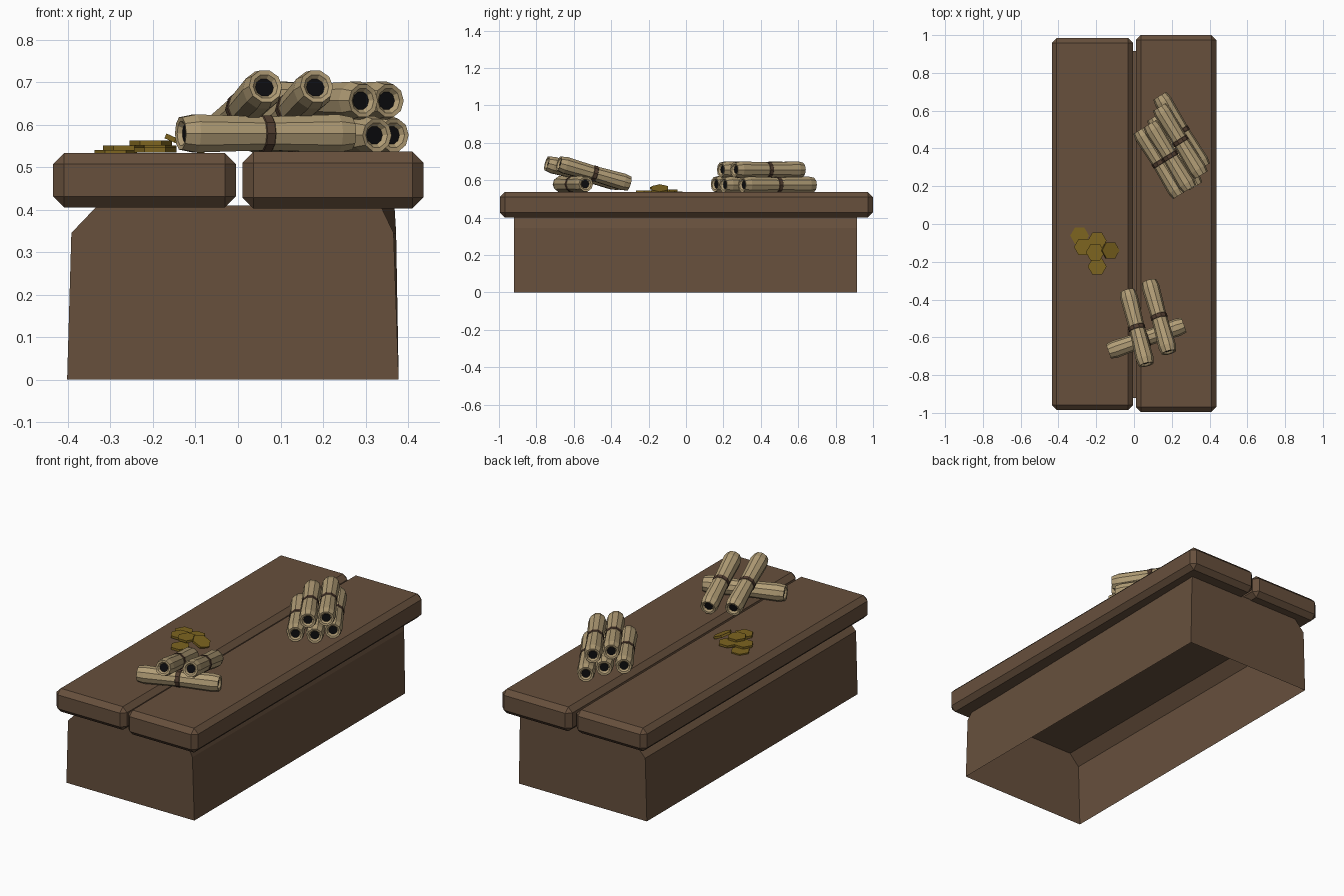
import bpy, bmesh, math
from mathutils import Vector, Matrix

if "Cube" in bpy.data.objects:
    bpy.data.objects.remove(bpy.data.objects["Cube"])


def material(name, rgb):
    m = bpy.data.materials.new(name)
    m.diffuse_color = (*rgb, 1)
    m.use_nodes = True
    m.node_tree.nodes["Principled BSDF"].inputs["Base Color"].default_value = m.diffuse_color
    return m


WOOD = material("brown wood", (0.135, 0.080, 0.046))
PAPER = material("tan parchment", (0.440, 0.335, 0.180))
BAND = material("dark leather", (0.085, 0.048, 0.030))
HOLE = material("black hollow", (0.004, 0.004, 0.005))
GOLD = material("dull gold", (0.205, 0.128, 0.014))


def finish(bm, name, mats, matrix=None):
    mesh = bpy.data.meshes.new(name)
    bmesh.ops.recalc_face_normals(bm, faces=bm.faces)
    bm.to_mesh(mesh)
    bm.free()
    ob = bpy.data.objects.new(name, mesh)
    for m in mats:
        mesh.materials.append(m)
    if matrix is not None:
        ob.matrix_world = matrix
    bpy.context.collection.objects.link(ob)
    return ob


# Table body: hollow box, open underneath, chamfered along its left top edge
bm = bmesh.new()
front = [(-0.402, 0), (-0.392, 0.345), (-0.33, 0.41), (0.335, 0.41), (0.366, 0.345), (0.378, 0)]
back = [(-0.402, 0), (-0.392, 0.345), (-0.33, 0.41), (0.368, 0.41), (0.372, 0.345), (0.378, 0)]
fv = [bm.verts.new((x, -0.92, z)) for x, z in front]
bv = [bm.verts.new((x, 0.915, z)) for x, z in back]
bm.faces.new(fv)
bm.faces.new(bv)
for i in range(5):
    bm.faces.new((fv[i], fv[i + 1], bv[i + 1], bv[i]))
finish(bm, "table_body", [WOOD])


# Two bevelled top planks
def plank(name, x0, x1, y0, y1, z0, z1):
    bm = bmesh.new()
    bmesh.ops.create_cube(bm, size=1)
    for v in bm.verts:
        v.co = Vector((x0 if v.co.x < 0 else x1, y0 if v.co.y < 0 else y1, z0 if v.co.z < 0 else z1))
    bmesh.ops.bevel(bm, geom=bm.edges[:], offset=0.026, segments=1, affect='EDGES')
    finish(bm, name, [WOOD])


plank("left_plank", -0.435, -0.005, -0.985, 0.985, 0.405, 0.533)
plank("right_plank", 0.010, 0.436, -0.995, 1.0, 0.402, 0.536)


# Rolled scroll: one lathed skin with a rolled end at both sides and a band
def scroll(name, a, b, sides=10):
    a, b = Vector(a), Vector(b)
    length = (b - a).length
    h = length / 2
    profile = [(-h + 0.012, 0.022), (-h + 0.002, 0.030), (-h, 0.040), (-h + 0.035, 0.047),
               (-0.012, 0.042), (-0.010, 0.0445), (0.010, 0.0445), (0.012, 0.042),
               (h - 0.035, 0.047), (h, 0.040), (h - 0.002, 0.030), (h - 0.012, 0.022)]
    bm = bmesh.new()
    rings = []
    for z, r in profile:
        rings.append([bm.verts.new((r * math.cos(k * math.tau / sides),
                                    r * math.sin(k * math.tau / sides), z)) for k in range(sides)])
    for i, (lo, hi) in enumerate(zip(rings, rings[1:])):
        for k in range(sides):
            n = (k + 1) % sides
            f = bm.faces.new((lo[k], lo[n], hi[n], hi[k]))
            f.material_index = 1 if 4 <= i <= 6 else 0
    for ring in (rings[0], rings[-1]):
        bm.faces.new(ring).material_index = 2
    turn = (b - a).to_track_quat('Z', 'Y').to_matrix().to_4x4()
    finish(bm, name, [PAPER, BAND, HOLE], Matrix.Translation((a + b) / 2) @ turn)


# Stacked scrolls at the back: (offset across, front end, back end, height)
along, across = Vector((0.52, -0.85, 0)), Vector((0.85, 0.52, 0))
stack = [(0.287, -0.005, -0.41, 0.578), (0.385, 0.0, -0.43, 0.575), (0.472, -0.065, -0.51, 0.575),
         (0.350, -0.005, -0.41, 0.656), (0.440, -0.035, -0.46, 0.656)]
for i, (p, d0, d1, z) in enumerate(stack):
    base = across * p + Vector((0, 0, z))
    scroll(f"stacked_scroll_{i + 1}", base + along * d0, base + along * d1)

# Front pile: one crosswise scroll with two leaning on it
scroll("cross_scroll", (-0.135, -0.675, 0.579), (0.265, -0.535, 0.579))
scroll("leaning_scroll_left", (0.065, -0.745, 0.69), (-0.035, -0.355, 0.585))
scroll("leaning_scroll_right", (0.185, -0.68, 0.69), (0.08, -0.305, 0.582))

# Hexagonal coins: (x, y, z, sideways tilt)
coins = [(-0.288, -0.062, 0.534, 0), (-0.268, -0.122, 0.545, 0), (-0.195, -0.088, 0.545, 0),
         (-0.195, -0.225, 0.540, 0), (-0.205, -0.150, 0.557, 0), (-0.125, -0.140, 0.553, 0.42)]
for i, (x, y, z, tilt) in enumerate(coins):
    bm = bmesh.new()
    bmesh.ops.create_cone(bm, cap_ends=True, segments=6, radius1=0.050, radius2=0.050, depth=0.012,
                          matrix=Matrix.Rotation(math.pi / 6, 4, 'Z'))
    if abs(max(v.co.x for v in bm.verts) - 0.05) > 0.002:  # points face sideways
        bmesh.ops.rotate(bm, verts=bm.verts, matrix=Matrix.Rotation(math.pi / 6, 3, 'Z'))
    finish(bm, f"coin_{i + 1}", [GOLD],
           Matrix.Translation((x, y, z)) @ Matrix.Rotation(tilt, 4, 'Y'))
